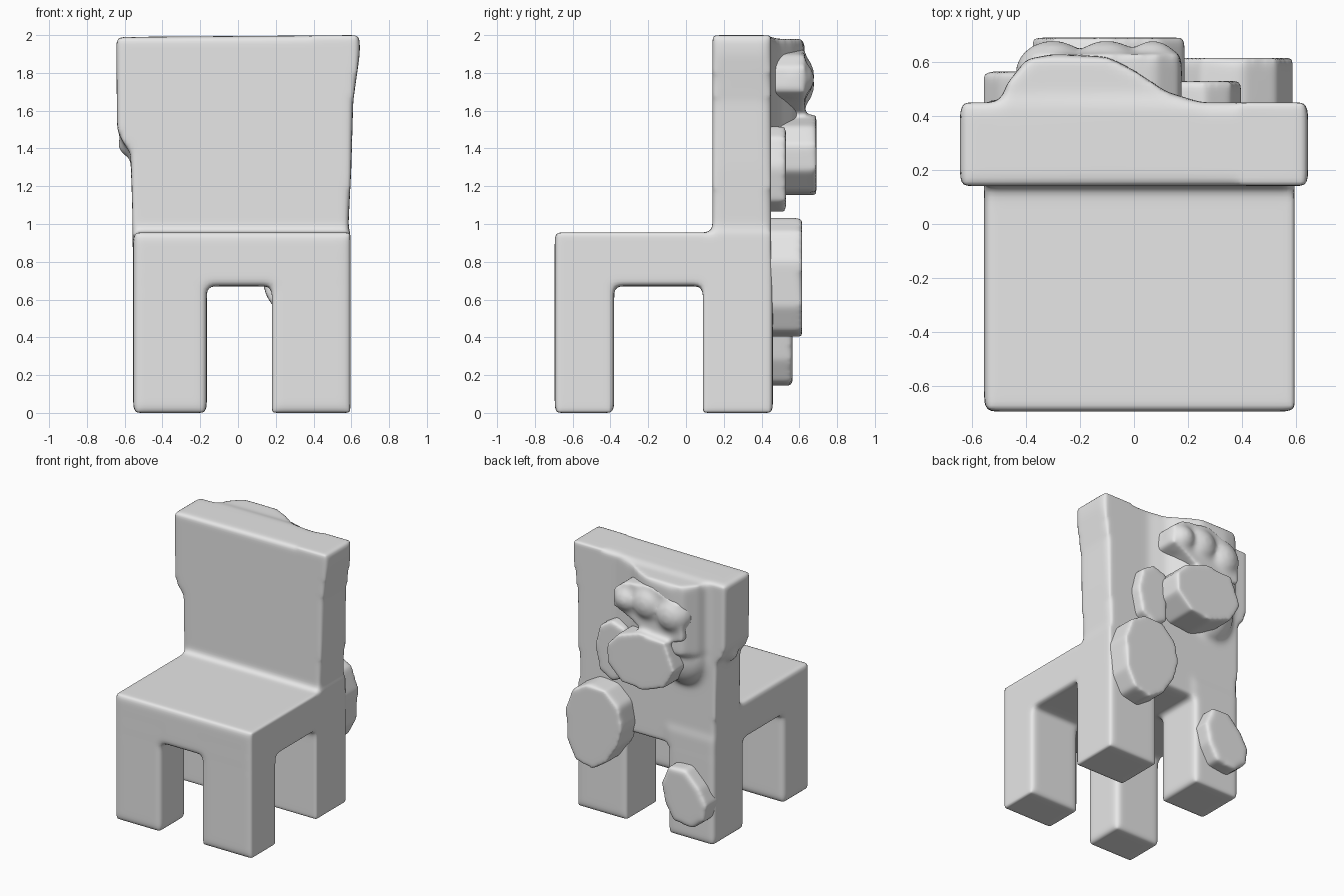
import bpy, bmesh, math
from mathutils import Matrix, Vector

cube = bpy.data.objects.get("Cube")
if cube:
    bpy.data.objects.remove(cube, do_unlink=True)

GREY = (0.8, 0.8, 0.8, 1.0)
clay = bpy.data.materials.new("clay_grey")
clay.use_nodes = True
clay.diffuse_color = GREY
for node in clay.node_tree.nodes:
    if node.type == 'BSDF_PRINCIPLED':
        node.inputs["Base Color"].default_value = GREY


def slab(bm, outline, axis, lo, hi):
    """Extrude a closed outline along y (points are x, z) or z (points are x, y)."""
    def place(p, d):
        return (p[0], d, p[1]) if axis == 'y' else (p[0], p[1], d)
    a = [bm.verts.new(place(p, lo)) for p in outline]
    b = [bm.verts.new(place(p, hi)) for p in outline]
    bm.faces.new(a)
    bm.faces.new(b[::-1])
    n = len(a)
    for i in range(n):
        j = (i + 1) % n
        bm.faces.new((a[i], b[i], b[j], a[j]))


def box(bm, x0, x1, y0, y1, z0, z1):
    slab(bm, [(x0, y0), (x1, y0), (x1, y1), (x0, y1)], 'z', z0, z1)


def ball(bm, centre, radii):
    m = Matrix.Translation(centre) @ Matrix.Diagonal(Vector(radii)).to_4x4()
    bmesh.ops.create_uvsphere(bm, u_segments=24, v_segments=14, radius=1, matrix=m)


def soften(name, bm, voxel=0.018, rounds=11):
    """Fuse the overlapping pieces into one soft-edged clay form."""
    bmesh.ops.recalc_face_normals(bm, faces=bm.faces)
    mesh = bpy.data.meshes.new(name)
    bm.to_mesh(mesh)
    bm.free()
    mesh.materials.append(clay)
    obj = bpy.data.objects.new(name, mesh)
    bpy.context.collection.objects.link(obj)
    fuse = obj.modifiers.new("fuse", 'REMESH')
    fuse.mode = 'VOXEL'
    fuse.voxel_size = voxel
    fuse.use_smooth_shade = True
    smooth = obj.modifiers.new("soften", 'SMOOTH')
    smooth.factor = 0.5
    smooth.iterations = rounds
    return obj


# Chair frame: seat, four legs and backrest
bm = bmesh.new()
box(bm, -0.555, 0.595, -0.695, 0.45, 0.67, 0.955)
for x0, x1 in ((-0.555, -0.165), (0.18, 0.595)):
    box(bm, x0, x1, -0.695, -0.38, 0, 0.8)
    box(bm, x0, x1, 0.09, 0.46, 0, 0.8)
back = [(-0.555, 0.7), (0.59, 0.7), (0.585, 1.0), (0.6, 1.3), (0.61, 1.65),
        (0.645, 1.9), (0.645, 2.0), (-0.645, 1.99), (-0.64, 1.5),
        (-0.61, 1.43), (-0.57, 1.38), (-0.56, 1.1)]
slab(bm, back, 'y', 0.14, 0.45)
# Swelling that joins the backrest to the rear lump
swell = [(-0.52, 0.4), (-0.47, 0.52), (-0.4, 0.61), (-0.3, 0.63), (-0.1, 0.62),
         (0.0, 0.57), (0.12, 0.49), (0.25, 0.45), (0.3, 0.4)]
slab(bm, swell, 'z', 1.45, 1.98)
ball(bm, (-0.3, 0.42, 1.4), (0.2, 0.16, 0.24))
ball(bm, (-0.59, 0.3, 1.42), (0.045, 0.06, 0.06))
soften("chair_frame", bm)

# Lobed lump behind the upper backrest
bm = bmesh.new()
lower_lobe = [(-0.38, 1.36), (-0.3, 1.22), (-0.12, 1.15), (0.06, 1.17), (0.18, 1.28),
              (0.19, 1.42), (0.1, 1.52), (-0.08, 1.58), (-0.3, 1.56)]
slab(bm, lower_lobe, 'y', 0.42, 0.69)
upper_lobe = [(-0.42, 1.58), (-0.2, 1.5), (-0.02, 1.6), (0.08, 1.66), (0.18, 1.7),
              (0.17, 1.83), (0.08, 1.9), (-0.15, 1.93), (-0.38, 1.85)]
slab(bm, upper_lobe, 'y', 0.42, 0.63)
for x, z, r in ((-0.3, 1.74, 0.14), (-0.1, 1.78, 0.14), (0.07, 1.77, 0.11)):
    ball(bm, (x, 0.56, z), (r, 0.12, r))
soften("rear_lobed_lump", bm, 0.015, 12)

# Small side lump next to it
bm = bmesh.new()
side = [(0.14, 1.12), (0.25, 1.06), (0.36, 1.12), (0.4, 1.3), (0.36, 1.46),
        (0.26, 1.52), (0.14, 1.48)]
slab(bm, side, 'y', 0.4, 0.53)
soften("rear_side_lump", bm, 0.015, 12)

# Thick rounded pad behind one back leg
bm = bmesh.new()
pad = [(0.24, 0.48), (0.36, 0.4), (0.5, 0.43), (0.57, 0.56), (0.59, 0.8),
       (0.53, 0.96), (0.4, 1.035), (0.25, 1.02), (0.14, 0.92), (0.11, 0.76), (0.15, 0.62)]
slab(bm, pad, 'y', 0.4, 0.615)
soften("rear_pad", bm, 0.015, 12)

# Small lump on the other back leg
bm = bmesh.new()
foot = [(-0.54, 0.22), (-0.44, 0.14), (-0.28, 0.16), (-0.21, 0.28), (-0.18, 0.42),
        (-0.24, 0.56), (-0.38, 0.57), (-0.5, 0.45), (-0.56, 0.34)]
slab(bm, foot, 'y', 0.4, 0.565)
soften("rear_leg_lump", bm, 0.015, 12)
